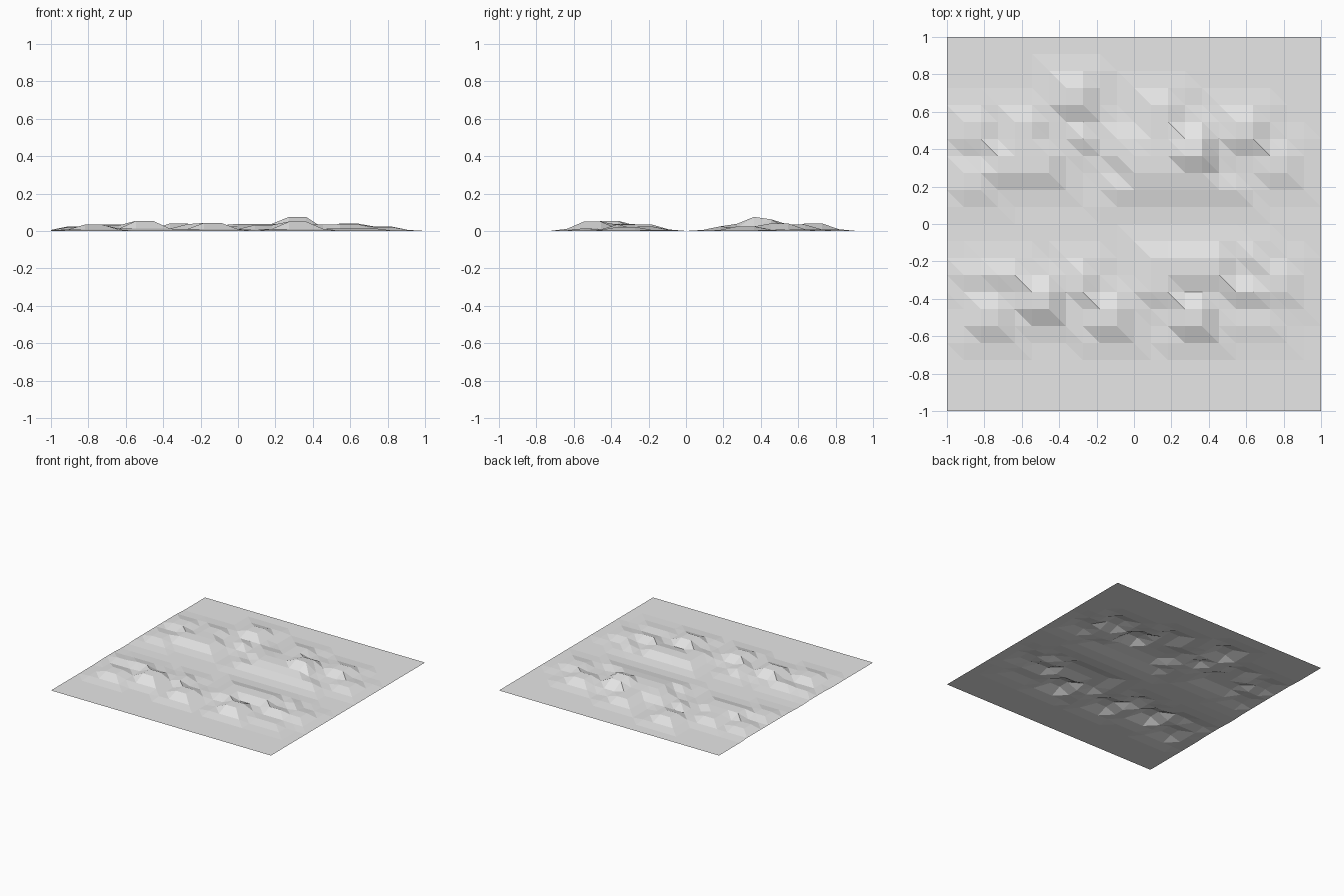
import bpy
import bmesh

cube = bpy.data.objects.get("Cube")
if cube:
    bpy.data.objects.remove(cube, do_unlink=True)

CELLS = 22
STEP = 2 / CELLS

# Hill plateaus in grid steps: first and last column, first and last row, height in thousandths
northern_hills = [
    (-1, 6, 2, 2, 24), (0, 4, 3, 4, 38), (3, 4, 4, 4, 75), (3, 4, 5, 5, 62),
    (6, 7, 5, 6, 40), (1, 2, 5, 7, 34), (-1, 1, 4, 5, 30), (-4, -3, 7, 8, 40),
    (-3, -3, 5, 5, 34), (-8, -5, 3, 4, 34), (-7, -6, 5, 6, 32),
    (-10, -9, 5, 6, 24), (-10, -9, 2, 3, 22), (8, 9, 3, 4, 24),
]
southern_hills = [
    (-9, -8, -6, -5, 34), (-10, -9, -3, -3, 20), (-8, -7, -3, -3, 30),
    (-6, -5, -5, -4, 54), (-3, -3, -4, -3, 36), (-2, -1, -6, -5, 43),
    (1, 2, -4, -2, 32), (3, 4, -6, -5, 50), (3, 5, -3, -2, 34),
    (6, 7, -4, -4, 36), (7, 7, -2, -2, 24), (8, 9, -4, -3, 22),
    (6, 8, -6, -6, 14),
]


def height(col, row):
    """Highest hill at a grid point; each hill has a steep side and a faint skirt."""
    best = 0.0
    for c0, c1, r0, r1, h in northern_hills + southern_hills:
        away = max(c0 - col, col - c1, r0 - row, row - r1, 0)
        falloff = {0: 1.0, 1: 0.22}.get(away, 0.0)
        best = max(best, h * falloff / 1000)
    return best


# Ground sheet with raised hills
bm = bmesh.new()
bmesh.ops.create_grid(bm, x_segments=CELLS, y_segments=CELLS, size=1)
for v in bm.verts:
    v.co.z = height(round(v.co.x / STEP), round(v.co.y / STEP))

# Every cell is split along the same diagonal
for face in list(bm.faces):
    upper_left = min(face.verts, key=lambda v: v.co.x - v.co.y)
    lower_right = max(face.verts, key=lambda v: v.co.x - v.co.y)
    bmesh.utils.face_split(face, upper_left, lower_right)

mesh = bpy.data.meshes.new("hilly_ground")
bm.to_mesh(mesh)
bm.free()
ground = bpy.data.objects.new("hilly_ground", mesh)
bpy.context.collection.objects.link(ground)

# Plain grey surface
grey = bpy.data.materials.new("light_grey")
grey.use_nodes = True
colour = (0.8, 0.8, 0.8, 1)
grey.diffuse_color = colour
grey.node_tree.nodes["Principled BSDF"].inputs["Base Color"].default_value = colour
mesh.materials.append(grey)
